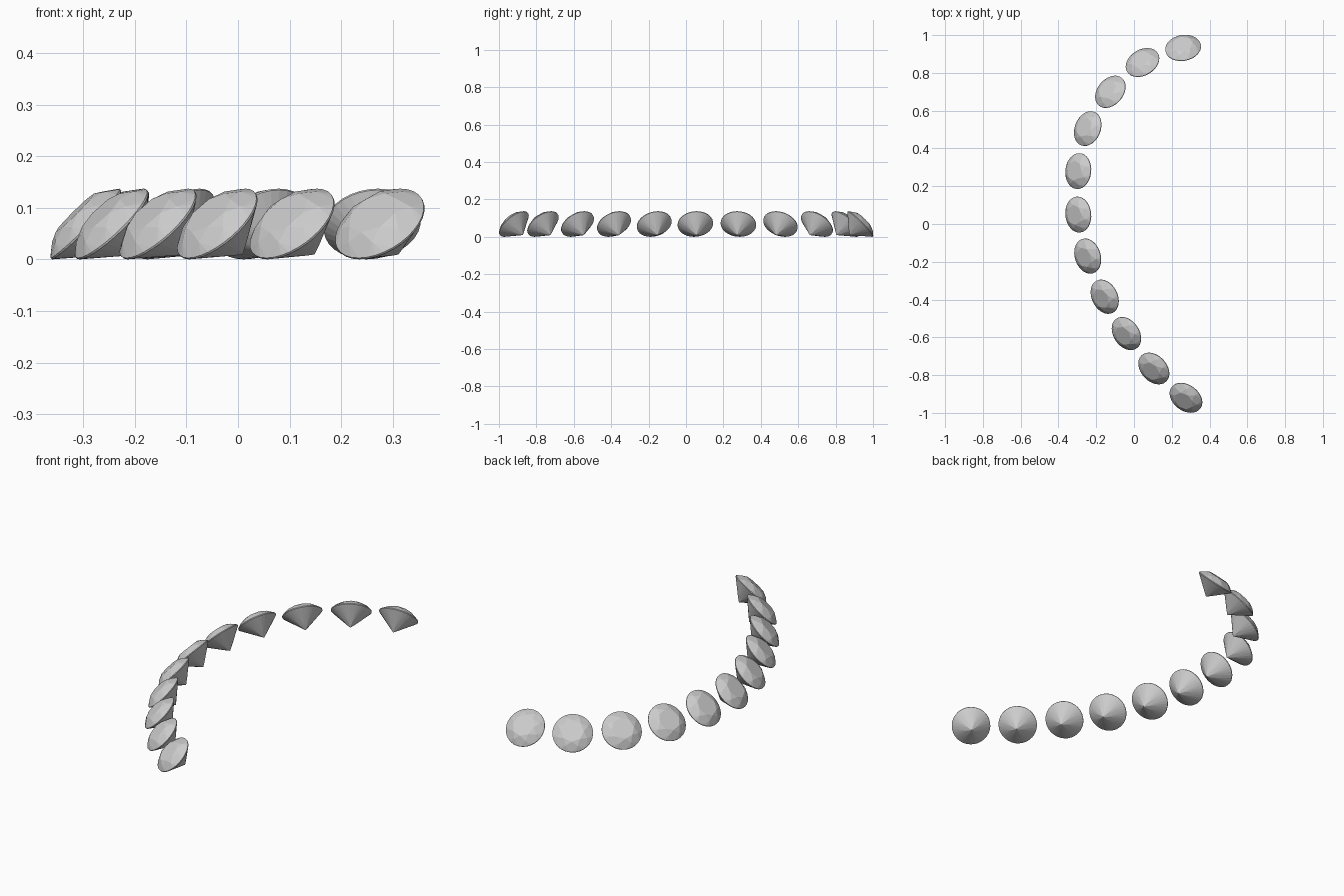
import bpy, bmesh
from math import sin, cos, pi, radians
from mathutils import Matrix

if "Cube" in bpy.data.objects:
    bpy.data.objects.remove(bpy.data.objects["Cube"])

R = 0.095                 # girdle radius
TILT = radians(45)        # every stone leans outward from the arc


def ring(n, r, z, offset=0.0):
    return [(r * cos(2 * pi * i / n + offset), r * sin(2 * pi * i / n + offset), z)
            for i in range(n)]


def brilliant_mesh():
    """Round brilliant cut: the convex hull of its facet corners."""
    half = pi / 8
    pts = ring(8, 0.56, 0.32)              # table
    pts += ring(8, 0.79, 0.204, half)      # star / kite corners
    pts += ring(32, 1.0, 0.02)             # girdle top
    pts += ring(32, 1.0, -0.02)            # girdle bottom
    pts += ring(8, 0.22, -0.705, half)     # lower half tips
    pts.append((0, 0, -0.88))              # culet
    bm = bmesh.new()
    for p in pts:
        bm.verts.new([c * R for c in p])
    bmesh.ops.convex_hull(bm, input=bm.verts)
    bmesh.ops.dissolve_limit(bm, angle_limit=radians(0.5), verts=bm.verts, edges=bm.edges)
    bmesh.ops.recalc_face_normals(bm, faces=bm.faces)
    me = bpy.data.meshes.new("brilliant_stone")
    bm.to_mesh(me)
    bm.free()
    return me


# x, y and heading (degrees) of each stone along the arc
stones = [
    (0.26, 0.932, 190), (0.045, 0.855, 211), (-0.125, 0.70, 230),
    (-0.245, 0.505, 248), (-0.295, 0.28, 264), (-0.295, 0.05, 276),
    (-0.245, -0.17, 288), (-0.155, -0.385, 296.5), (-0.04, -0.58, 304),
    (0.105, -0.765, 313), (0.275, -0.92, 323),
]

mesh = brilliant_mesh()
z = R * 1.02 * sin(TILT)
for i, (x, y, heading) in enumerate(stones):
    ob = bpy.data.objects.new(f"stone_{i + 1:02d}", mesh)
    bpy.context.collection.objects.link(ob)
    ob.matrix_world = (Matrix.Translation((x, y, z))
                       @ Matrix.Rotation(radians(heading - 90), 4, 'Z')
                       @ Matrix.Rotation(TILT, 4, 'Y'))
